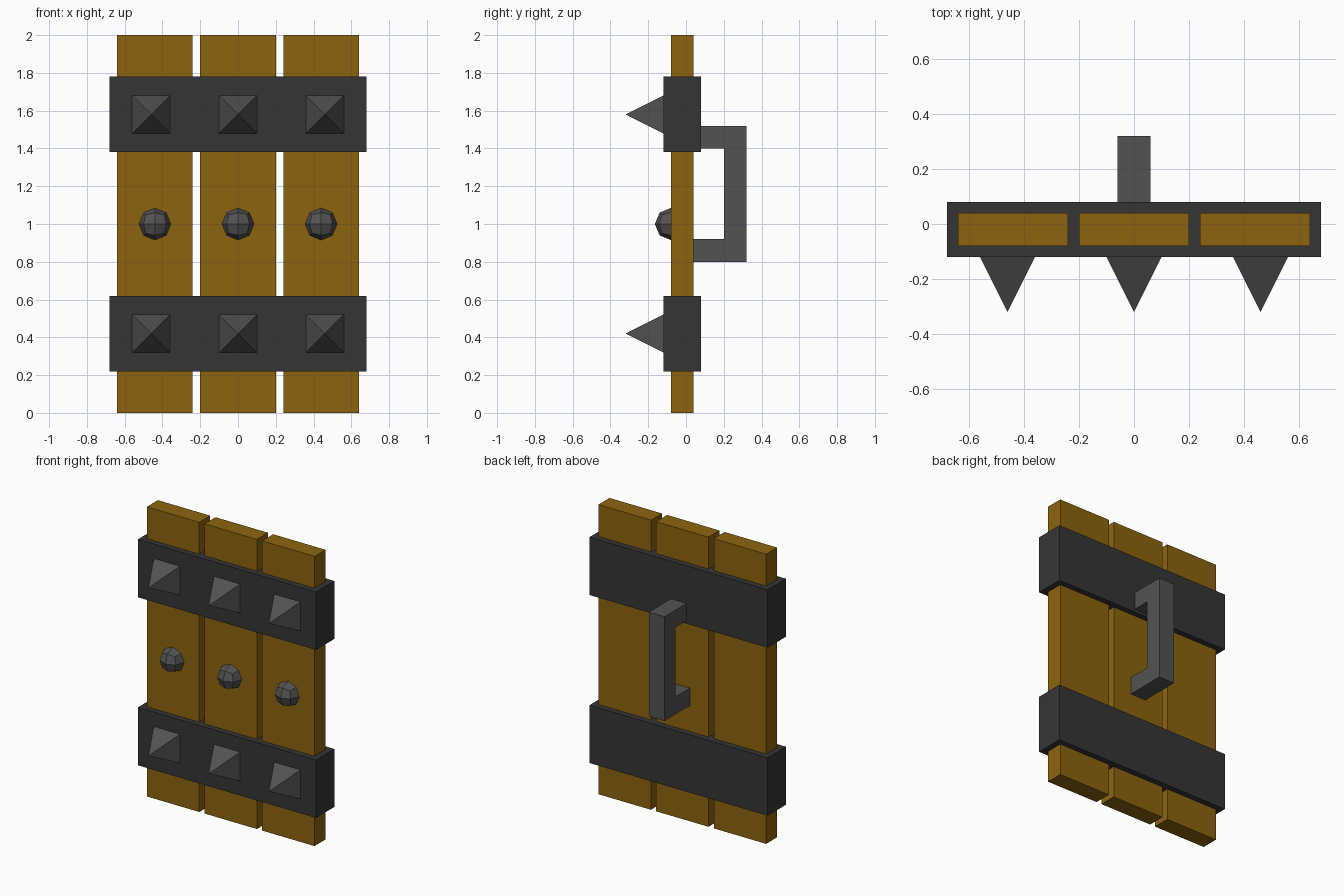
import bpy, bmesh
from mathutils import Vector

if "Cube" in bpy.data.objects:
    bpy.data.objects.remove(bpy.data.objects["Cube"])


def material(name, rgb):
    m = bpy.data.materials.new(name)
    m.diffuse_color = (*rgb, 1.0)
    m.use_nodes = True
    m.node_tree.nodes["Principled BSDF"].inputs["Base Color"].default_value = m.diffuse_color
    return m


WOOD = material("brown_wood", (0.262, 0.127, 0.0045))
DARK = material("dark_iron", (0.036, 0.036, 0.037))
STEEL = material("grey_steel", (0.086, 0.086, 0.088))


def finish(bm, name, mat):
    bmesh.ops.recalc_face_normals(bm, faces=bm.faces)
    mesh = bpy.data.meshes.new(name)
    bm.to_mesh(mesh)
    bm.free()
    mesh.materials.append(mat)
    obj = bpy.data.objects.new(name, mesh)
    bpy.context.collection.objects.link(obj)
    return obj


def box(name, lo, hi, mat):
    lo, hi = Vector(lo), Vector(hi)
    bm = bmesh.new()
    bmesh.ops.create_cube(bm, size=1.0)
    for v in bm.verts:
        v.co = (lo + hi) / 2 + v.co * (hi - lo)
    return finish(bm, name, mat)


def spike(name, x, z, half=0.1, base_y=-0.12, tip_y=-0.32):
    bm = bmesh.new()
    base = [bm.verts.new((x + sx * half, base_y, z + sz * half))
            for sx, sz in ((-1, -1), (1, -1), (1, 1), (-1, 1))]
    tip = bm.verts.new((x, tip_y, z))
    bm.faces.new(base)
    for i in range(4):
        bm.faces.new((base[i], base[(i + 1) % 4], tip))
    return finish(bm, name, STEEL)


def stud(name, centre, radius):
    # faceted ball made from a rounded, once-divided cube
    bm = bmesh.new()
    bmesh.ops.create_cube(bm, size=1.0)
    bmesh.ops.subdivide_edges(bm, edges=bm.edges[:], cuts=1, use_grid_fill=True)
    for v in bm.verts:
        v.co = Vector(centre) + v.co.normalized() * radius
    return finish(bm, name, STEEL)


# Three planks, each with a round stud at mid height
for i, x in enumerate((-0.44, 0.0, 0.44), 1):
    box(f"plank_{i}", (x - 0.2, -0.08, 0), (x + 0.2, 0.04, 2), WOOD)
    stud(f"stud_{i}", (x, -0.08, 1.0), 0.085)

# Two iron bands with three spikes each
for label, z in (("lower", 0.42), ("upper", 1.58)):
    box(f"{label}_band", (-0.68, -0.12, z - 0.2), (0.68, 0.08, z + 0.2), DARK)
    for i, x in enumerate((-0.46, 0.0, 0.46), 1):
        spike(f"{label}_spike_{i}", x, z)

# Handle on the back: C-shaped profile extruded along x
profile = [(0.04, 0.8), (0.32, 0.8), (0.32, 1.52), (0.04, 1.52),
           (0.04, 1.4), (0.2, 1.4), (0.2, 0.92), (0.04, 0.92)]
bm = bmesh.new()
face = bm.faces.new([bm.verts.new((-0.06, y, z)) for y, z in profile])
ext = bmesh.ops.extrude_face_region(bm, geom=[face], use_keep_orig=True)
for v in ext["geom"]:
    if isinstance(v, bmesh.types.BMVert):
        v.co.x = 0.06
finish(bm, "back_handle", STEEL)
